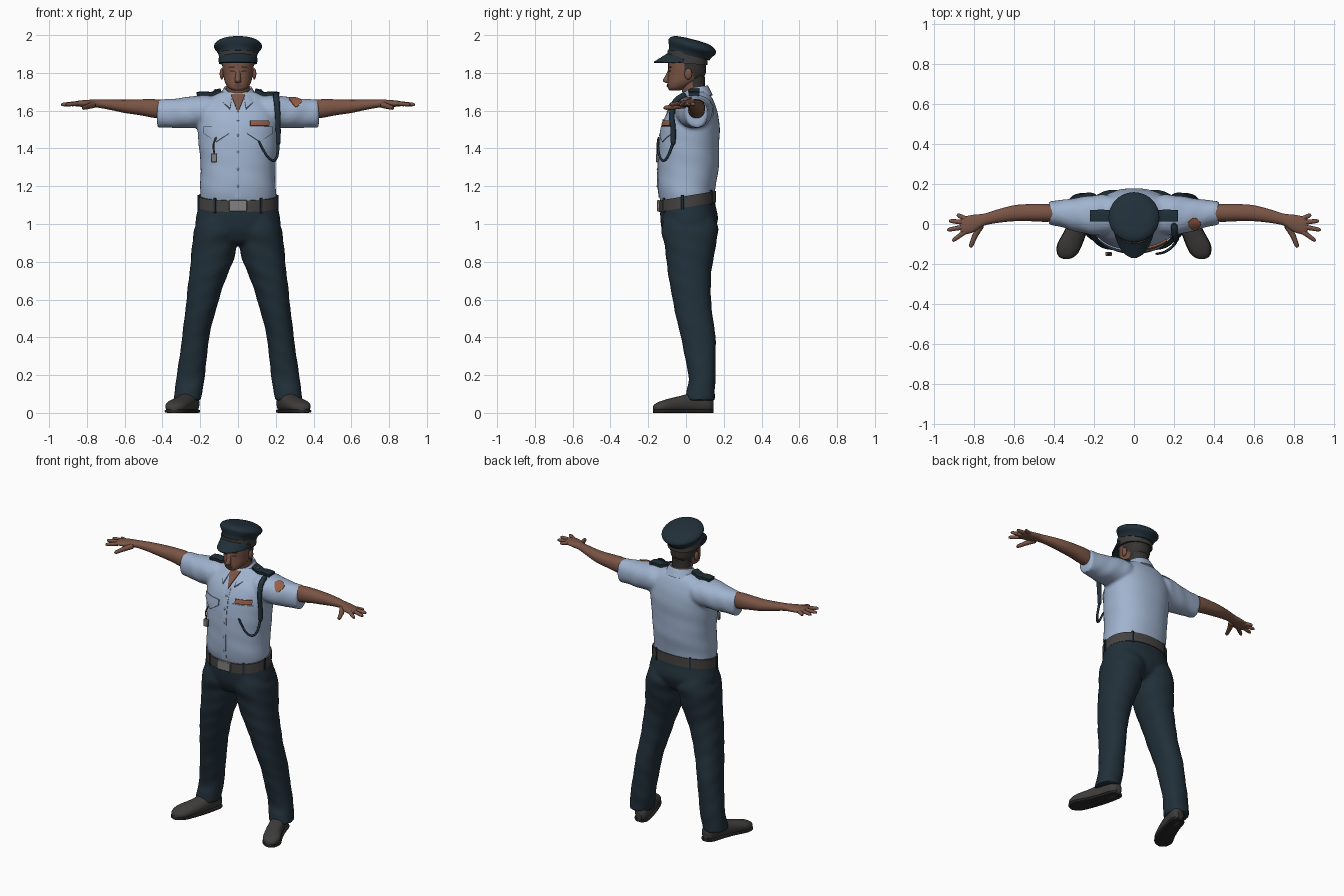
import bpy, bmesh
from math import sin, cos, pi, radians, copysign
from mathutils import Vector, Matrix
from mathutils.bvhtree import BVHTree

if "Cube" in bpy.data.objects:
    bpy.data.objects.remove(bpy.data.objects["Cube"])


def material(name, *rgb):
    m = bpy.data.materials.new(name)
    m.use_nodes = True
    m.diffuse_color = (*rgb, 1)
    node = m.node_tree.nodes["Principled BSDF"]
    node.inputs["Base Color"].default_value = (*rgb, 1)
    node.inputs["Roughness"].default_value = 0.8
    return m


SKIN = material("brown skin", .195, .09, .06)
LIP = material("lip brown", .14, .055, .04)
SHIRT = material("light blue cloth", .35, .45, .62)
NAVY = material("dark navy cloth", .015, .029, .041)
SHOE = material("charcoal leather", .048, .046, .044)
BELT = material("grey webbing", .06, .057, .054)
HAIR = material("dark hair", .038, .034, .032)
SILVER = material("dull silver", .22, .22, .22)
COPPER = material("copper badge", .31, .11, .06)
SOLE = material("black rubber", .02, .02, .02)


def finish(name, bm, mat):
    bmesh.ops.recalc_face_normals(bm, faces=bm.faces)
    me = bpy.data.meshes.new(name)
    bm.to_mesh(me)
    bm.free()
    me.materials.append(mat)
    ob = bpy.data.objects.new(name, me)
    bpy.context.scene.collection.objects.link(ob)
    return ob


def sheet(name, rows, mat, closed=False, thick=0):
    """Skin a grid of points; closed rows make a capped tube."""
    bm = bmesh.new()
    vs = [[bm.verts.new(p) for p in row] for row in rows]
    n = len(rows[0])
    for a, b in zip(vs, vs[1:]):
        for i in range(n if closed else n - 1):
            j = (i + 1) % n
            bm.faces.new((a[i], a[j], b[j], b[i]))
    if closed:
        bm.faces.new(vs[0])
        bm.faces.new(vs[-1])
    ob = finish(name, bm, mat)
    if thick:
        mod = ob.modifiers.new("thickness", 'SOLIDIFY')
        mod.thickness, mod.offset = thick, 0
    return ob


def spline(keys, k):
    """Catmull-Rom interpolation of number tuples."""
    keys = [keys[0], *keys, keys[-1]]
    out = []
    for a, b, c, d in zip(keys, keys[1:], keys[2:], keys[3:]):
        for s in range(k):
            t = s / k
            out.append([.5 * (2*q + (r-p)*t + (2*p - 5*q + 4*r - w)*t*t + (3*q - p - 3*r + w)*t**3)
                        for p, q, r, w in zip(a, b, c, d)])
    return out + [list(keys[-1])]


def loft(name, rings, mat, axis='z', side=1, n=32, k=5, p=2.2, tilt=0, fold=0):
    """Rings are (position, centre a, centre b, radius a, radius b)."""
    rows = []
    for pos, ca, cb, ra, rb in spline(rings, k):
        row = []
        for i in range(n):
            t = 2 * pi * i / n
            f = 1 + fold * sin(45 * pos + 2 * t) * sin(17 * pos + t)
            a = ca + ra * f * copysign(abs(cos(t)) ** (2 / p), cos(t))
            b = cb + rb * f * copysign(abs(sin(t)) ** (2 / p), sin(t))
            x, y, z = {'z': (a, b, pos), 'x': (pos, a, b), 'y': (a, pos, b)}[axis]
            row.append((side * x, y, z + tilt * y))
        rows.append(row)
    return sheet(name, rows, mat, True)


def merge(name, obs):
    """Join overlapping lofts into one continuous garment."""
    bpy.ops.object.select_all(action='DESELECT')
    for ob in obs:
        ob.select_set(True)
    bpy.context.view_layer.objects.active = obs[0]
    bpy.ops.object.join()
    obs[0].name = name
    mod = obs[0].modifiers.new("blend", 'REMESH')
    mod.mode, mod.voxel_size, mod.use_smooth_shade = 'VOXEL', .01, True
    mod = obs[0].modifiers.new("soften", 'SMOOTH')
    mod.iterations = 5
    return obs[0]


def surface(ob):
    return BVHTree.FromObject(ob, bpy.context.evaluated_depsgraph_get())


def tube(name, pts, r0, r1, mat, side=1):
    """Round cord through points, tapering from r0 to r1."""
    path = [Vector(q) for q in spline(pts, 5)]
    rows = []
    for i, c in enumerate(path):
        d = (path[min(i + 1, len(path) - 1)] - path[max(i - 1, 0)]).normalized()
        u = d.cross(Vector((.3, .9, .2))).normalized()
        v = d.cross(u)
        f = i / (len(path) - 1)
        r = (r0 + (r1 - r0) * f) * (.6 if i in (0, len(path) - 1) else 1)
        ring = [c + r * (u * cos(a * pi / 5) + v * sin(a * pi / 5)) for a in range(10)]
        rows.append([(side * q.x, q.y, q.z) for q in ring])
    return sheet(name, rows, mat, True)


def ball(name, loc, size, mat):
    bm = bmesh.new()
    bmesh.ops.create_uvsphere(bm, u_segments=16, v_segments=10, radius=1,
                              matrix=Matrix.LocRotScale(loc, None, size))
    return finish(name, bm, mat)


def box(name, loc, size, mat, turn=0):
    bm = bmesh.new()
    bmesh.ops.create_cube(bm, size=1, matrix=Matrix.LocRotScale(
        loc, Matrix.Rotation(turn, 3, 'Z'), size))
    bmesh.ops.bevel(bm, geom=bm.edges[:], offset=min(size) * .2, segments=1, affect='EDGES')
    return finish(name, bm, mat)


def patch(name, tree, x0, x1, low, high, mat, thick=.008, shape=None, top=False, n=14):
    """Thin plate draped on a surface; shape(u) gives the low and high fractions."""
    rows = []
    for j in range(7):
        row = []
        for i in range(n + 1):
            u = i / n
            lo, hi = shape(u) if shape else (0, 1)
            x = x0 + (x1 - x0) * u
            w = low + (high - low) * (lo + (hi - lo) * j / 6)
            start, ray = ((x, w, 3), (0, 0, -1)) if top else ((x, -1, w), (0, 1, 0))
            hit = tree.ray_cast(Vector(start), Vector(ray))[0]
            row.append((hit or Vector((x, 0, w))) - Vector(ray) * thick * .3)
        rows.append(row)
    return sheet(name, rows, mat, thick=thick)


def lens(u):
    h = .5 * sin(pi * (.06 + .88 * u))
    return .5 - h, .5 + h


# Shirt body, trousers seat and belt
shirt_parts = [loft("shirt_body", [
    (1.10, 0, .006, .19, .135), (1.14, 0, .005, .2, .145), (1.2, 0, .004, .2, .153),
    (1.30, 0, .012, .198, .161), (1.42, 0, .017, .208, .159), (1.52, 0, .025, .214, .153),
    (1.60, 0, .036, .207, .129), (1.66, 0, .05, .168, .093), (1.70, 0, .05, .098, .066)],
    SHIRT, n=48, fold=.008)]
trouser_parts = [loft("trousers_seat", [
    (.9, 0, .022, .05, .08), (.92, 0, .022, .13, .115), (.95, 0, .022, .2, .133), (1.0, 0, .02, .225, .15),
    (1.07, 0, .01, .215, .147), (1.112, 0, .008, .204, .143)], NAVY, tilt=.17)]
loft("belt", [(z, 0, .008, .211, .151) for z in (1.088, 1.118, 1.148)], BELT, n=48, k=1, tilt=.17)
box("belt_buckle", (0, -.146, 1.097), (.095, .014, .06), SILVER)
for a in (35, 80, 145, 215, 280, 325):
    t = radians(a - 90)
    y = .008 + .153 * sin(t)
    box("belt_loop", (.213 * cos(t), y, 1.118 + .17 * y), (.008, .014, .078), NAVY, t)

# Limbs, clothing and shoes on both sides
for s, word in ((1, "left"), (-1, "right")):
    trouser_parts.append(loft(word + "_trouser_leg", [
        (.065, .27, .075, .072, .079), (.12, .262, .078, .074, .075), (.2, .249, .084, .075, .072),
        (.4, .224, .064, .072, .092), (.6, .187, .03, .086, .102), (.75, .152, .02, .104, .116),
        (.83, .133, .02, .116, .128), (.9, .121, .022, .119, .138), (.97, .111, .022, .121, .151),
        (1.05, .1, .015, .105, .13)], NAVY, side=s, k=8, fold=.025))
    shoe = [(.145, .243, .045, .02, .03), (.12, .246, .05, .042, .05), (.05, .262, .055, .048, .055),
            (-.03, .29, .045, .054, .045), (-.10, .321, .037, .06, .036), (-.145, .333, .03, .05, .028),
            (-.167, .338, .026, .031, .019), (-.176, .34, .022, .008, .01)]
    loft(word + "_shoe", shoe, SHOE, 'y', s)
    loft(word + "_shoe_sole", [(y, x, .009, r + .003, .009) for y, x, _, r, _ in shoe],
         SOLE, 'y', s, p=5)
    shirt_parts.append(loft(word + "_sleeve", [
        (.07, .05, 1.60, .08, .075), (.15, .048, 1.60, .1, .08), (.2, .043, 1.597, .1, .085),
        (.28, .046, 1.59, .087, .082), (.36, .053, 1.585, .069, .076), (.428, .055, 1.583, .059, .075)],
        SHIRT, 'x', s, fold=.03))
    loft(word + "_arm", [
        (.38, .055, 1.605, .042, .05), (.45, .056, 1.612, .045, .049), (.52, .057, 1.618, .043, .042),
        (.6, .054, 1.623, .04, .035), (.68, .04, 1.632, .034, .027), (.75, .022, 1.638, .03, .021),
        (.8, .004, 1.638, .043, .019), (.85, -.008, 1.637, .045, .015), (.87, -.01, 1.636, .034, .01)],
        SKIN, 'x', s)
    for finger, a, b in (("little", (.835, .022), (.887, .047)), ("ring", (.85, .008), (.926, .016)),
                         ("middle", (.85, -.014), (.936, -.03)), ("index", (.84, -.034), (.91, -.085))):
        tube(f"{word}_{finger}_finger", [(*a, 1.638), (*b, 1.632)], .0135, .0095, SKIN, s)
    tube(word + "_thumb", [(.765, -.002, 1.632), (.795, -.055, 1.622), (.82, -.117, 1.614)],
         .019, .01, SKIN, s)
merge("trousers", trouser_parts)
cloth = surface(merge("shirt", shirt_parts))

# Shirt fittings draped over the cloth
patch("button_placket", cloth, -.016, .016, 1.14, 1.6, SHIRT, .005)
patch("open_neck_skin", cloth, -.036, .036, 1.59, 1.685, SKIN, .008,
      shape=lambda u: (abs(2 * u - 1) * .95, 1))
for z in (1.2, 1.29, 1.38, 1.47, 1.55):
    y = cloth.ray_cast(Vector((0, -1, z)), Vector((0, 1, 0)))[0].y
    ball("shirt_button", (0, y - .003, z), (.006, .004, .006), SHIRT)
for s, word in ((1, "left"), (-1, "right")):
    patch(word + "_pocket_flap", cloth, s * .048, s * .18, 1.435, 1.515, SHIRT, .009,
          shape=lambda u: (.55 * abs(2 * u - 1), 1))
    patch(word + "_epaulette", cloth, s * .09, s * .218, .015, .07, NAVY, .024, top=True)
    ball(word + "_epaulette_button", (s * .118, .035, 1.705), (.011, .011, .009), BELT)
patch("name_tag", cloth, .065, .162, 1.52, 1.547, COPPER, .012)
patch("sleeve_badge", cloth, .27, .335, -.03, .03, COPPER, .008, lens, True)

# Shoulder cord and whistle
tube("shoulder_cord", [(.2, .0, 1.685), (.205, -.055, 1.65), (.21, -.075, 1.58), (.213, -.068, 1.5),
                       (.213, -.068, 1.42)], .017, .013, NAVY)
tube("cord_loop", [(.213, -.068, 1.43), (.207, -.095, 1.36), (.185, -.12, 1.335), (.15, -.142, 1.365),
                   (.11, -.15, 1.44)], .008, .006, NAVY)
tube("whistle_chain", [(-.115, -.146, 1.46), (-.13, -.15, 1.42), (-.125, -.15, 1.37)], .005, .005, SHOE)
box("whistle", (-.127, -.15, 1.35), (.034, .02, .048), SILVER)

# Folded collar
collar = [[], []]
for i in range(33):
    t = radians(-155 + 310 * i / 32)
    f = abs(t / radians(155)) ** 3
    collar[0].append((.069 * sin(t), .045 + .067 * cos(t), 1.73 - .052 * f))
    collar[1].append((.1 * sin(t), .045 + .092 * cos(t) - .06 * f, 1.68 - .07 * f))
sheet("shirt_collar", collar, SHIRT, thick=.01)

# Head and neck with close-cropped hair
neck = loft("neck", [(1.62, 0, .05, .06, .058), (1.70, 0, .04, .06, .06), (1.78, 0, .03, .062, .07)],
            SKIN, k=10)
head = loft("head", [
    (1.706, 0, -.06, .026, .024), (1.72, 0, -.045, .05, .05), (1.75, 0, -.019, .069, .078),
    (1.79, 0, .003, .078, .098), (1.83, 0, .006, .083, .1), (1.88, 0, .006, .084, .1),
    (1.92, 0, .006, .075, .09)], SKIN, n=56, k=7)
for ob in (neck, head):
    ob.data.materials.append(HAIR)
    for f in ob.data.polygons:
        c = f.center
        f.material_index = int(c.z > 1.73 and c.y > .04 or c.z > 1.795 and c.y > -.008)
face = surface(head)
loft("nose", [(1.83, 0, -.082, .016, .008), (1.79, 0, -.09, .014, .016), (1.76, 0, -.101, .016, .022),
              (1.747, 0, -.094, .014, .012)], SKIN, n=16, p=1.7)
patch("upper_lip", face, -.026, .026, 1.732, 1.741, LIP, .006, lens)
patch("lower_lip", face, -.022, .022, 1.724, 1.733, LIP, .007, lens)
for s, word in ((1, "left"), (-1, "right")):
    patch(word + "_eye", face, s * .02, s * .045, 1.805, 1.814, HAIR, .003, lens)
    patch(word + "_eyebrow", face, s * .016, s * .054, 1.826, 1.834, HAIR, .005, lens)
    ball(word + "_ear", (s * .086, .012, 1.795), (.011, .02, .03), SKIN)

# Peaked cap
loft("cap_band", [(z, 0, .008, .1, .106) for z in (1.85, 1.88, 1.912)], SHOE, k=1, n=48, tilt=-.08)
loft("cap_crown", [(1.897, 0, .015, .102, .108), (1.915, 0, .023, .108, .113), (1.942, 0, .033, .126, .125),
                   (1.962, 0, .033, .122, .121), (1.98, 0, .033, .093, .093), (1.986, 0, .033, .045, .045),
                   (1.987, 0, .033, .004, .004)], NAVY, n=48, p=2, tilt=-.25)
visor = []
for j in range(7):
    v = j / 6
    visor.append([(.102 * sin(t), .008 - cos(t) * (.105 + .072 * v * cos(t) ** .5),
                   1.872 + .028 * cos(t) - .045 * v * cos(t) ** .5)
                  for t in (radians(-80 + 8 * i) for i in range(21))])
sheet("cap_visor", visor, NAVY, thick=.008)

# Apply modifiers, then smooth shading with sharp corners kept
bpy.ops.object.select_all(action='DESELECT')
for ob in bpy.context.scene.objects:
    if ob.type == 'MESH':
        ob.select_set(True)
        bpy.context.view_layer.objects.active = ob
bpy.ops.object.convert(target='MESH')
bpy.ops.object.shade_smooth_by_angle(angle=radians(40))
